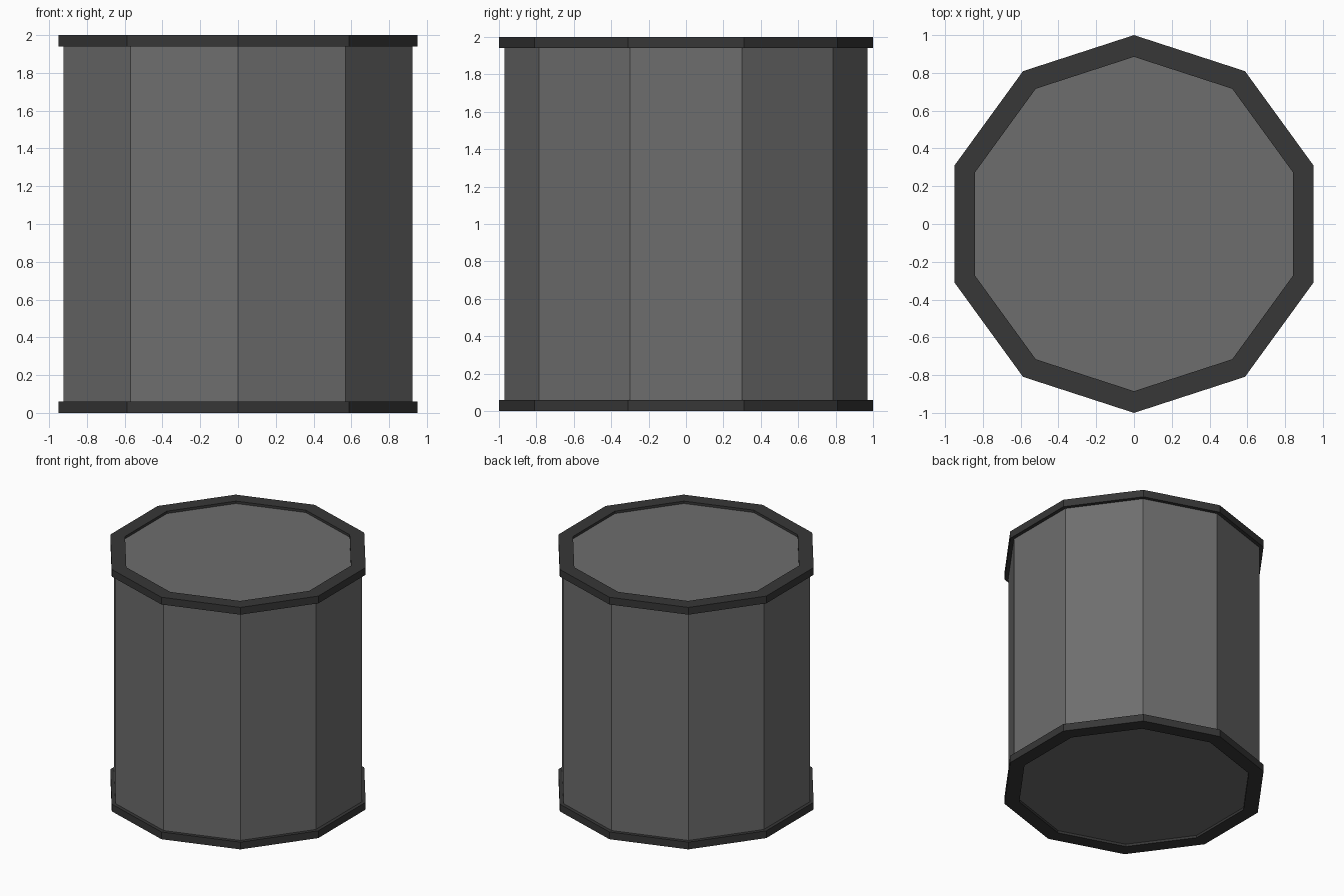
import bpy
import bmesh
from math import pi, sin, cos

SIDES = 10
HEIGHT = 2.0
RIM_HEIGHT = 0.06
RECESS = 0.02

cube = bpy.data.objects.get("Cube")
if cube:
    bpy.data.objects.remove(cube, do_unlink=True)


def make_material(name, value):
    mat = bpy.data.materials.new(name)
    mat.use_nodes = True
    colour = (value, value, value, 1.0)
    mat.diffuse_color = colour
    mat.node_tree.nodes["Principled BSDF"].inputs["Base Color"].default_value = colour
    return mat


def loop(bm, radius, z):
    """Ten-sided ring of vertices with corners facing front and back."""
    angles = [pi / 2 + 2 * pi * i / SIDES for i in range(SIDES)]
    return [bm.verts.new((radius * cos(a), radius * sin(a), z)) for a in angles]


def bridge(bm, a, b):
    for i in range(SIDES):
        j = (i + 1) % SIDES
        bm.faces.new((a[i], a[j], b[j], b[i]))


def make_part(name, profile, mat, closed):
    """Sweep a (radius, z) profile round; close it as a ring or cap its ends."""
    bm = bmesh.new()
    loops = [loop(bm, r, z) for r, z in profile]
    for a, b in zip(loops, loops[1:]):
        bridge(bm, a, b)
    if closed:
        bridge(bm, loops[-1], loops[0])
    else:
        bm.faces.new(loops[0])
        bm.faces.new(loops[-1])
    bmesh.ops.recalc_face_normals(bm, faces=bm.faces)
    mesh = bpy.data.meshes.new(name)
    bm.to_mesh(mesh)
    bm.free()
    mesh.materials.append(mat)
    obj = bpy.data.objects.new(name, mesh)
    bpy.context.collection.objects.link(obj)
    return obj


body_grey = make_material("mid grey", 0.155)
rim_grey = make_material("dark grey", 0.038)

# Drum body with its end panels set slightly inside the rims
outer, inner = 0.97, 0.885
make_part("drum_body", [
    (inner, RECESS), (inner, RIM_HEIGHT / 2), (outer, RIM_HEIGHT / 2),
    (outer, HEIGHT - RIM_HEIGHT / 2), (inner, HEIGHT - RIM_HEIGHT / 2),
    (inner, HEIGHT - RECESS)], body_grey, closed=False)

# Raised rims round both ends
for name, z in (("bottom_rim", 0.0), ("top_rim", HEIGHT - RIM_HEIGHT)):
    make_part(name, [(inner, z), (1.0, z), (1.0, z + RIM_HEIGHT),
                     (inner, z + RIM_HEIGHT)], rim_grey, closed=True)
